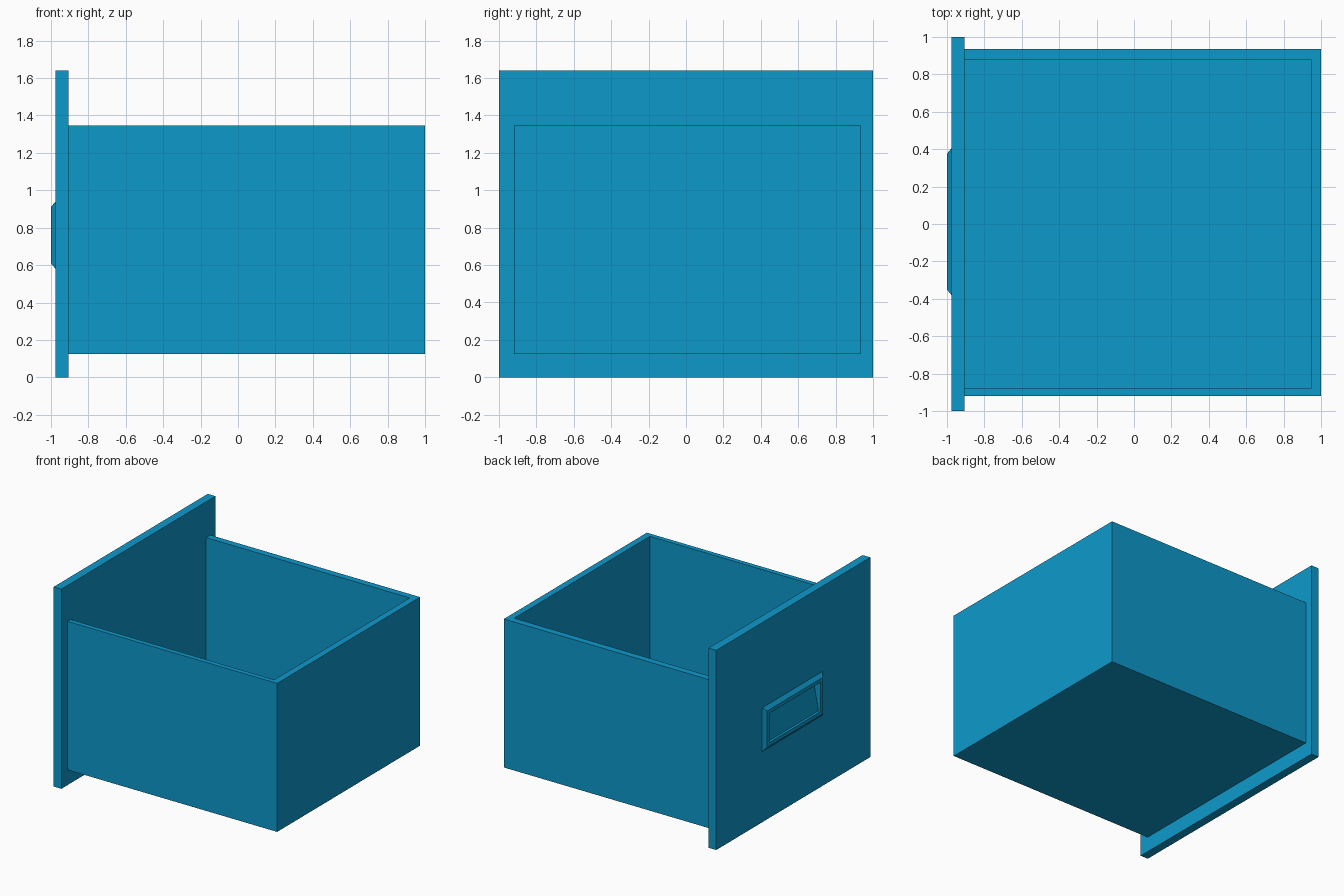
import bpy, bmesh

if "Cube" in bpy.data.objects:
    bpy.data.objects.remove(bpy.data.objects["Cube"])

mat = bpy.data.materials.new("drawer_blue")
mat.diffuse_color = (0.004, 0.32, 0.6, 1)
mat.use_nodes = True
mat.node_tree.nodes["Principled BSDF"].inputs["Base Color"].default_value = mat.diffuse_color


def loft(name, rings, sides=(0, 1, 2, 3)):
    """Join successive four-cornered rings and cap both ends."""
    bm = bmesh.new()
    vs = [[bm.verts.new(p) for p in r] for r in rings]
    for a, b in zip(vs, vs[1:]):
        for i in sides:
            j = (i + 1) % 4
            bm.faces.new((a[i], a[j], b[j], b[i]))
    bm.faces.new(vs[0][::-1])
    bm.faces.new(vs[-1])
    bmesh.ops.recalc_face_normals(bm, faces=bm.faces)
    me = bpy.data.meshes.new(name)
    bm.to_mesh(me)
    bm.free()
    me.materials.append(mat)
    ob = bpy.data.objects.new(name, me)
    bpy.context.collection.objects.link(ob)
    return ob


def upright(x_low, x_high, y0, y1, z0, z1):
    """Ring facing -x; lower and upper edges may differ in depth."""
    return [(x_low, y1, z0), (x_low, y0, z0), (x_high, y0, z1), (x_high, y1, z1)]


def level(z, x0, x1, y0, y1):
    return [(x0, y0, z), (x1, y0, z), (x1, y1, z), (x0, y1, z)]


# Front panel with raised bevelled pull frame and sloping finger recess
loft("front_panel_with_pull", [
    upright(-0.905, -0.905, -1, 1, 0, 1.64),
    upright(-0.975, -0.975, -1, 1, 0, 1.64),
    upright(-0.975, -0.975, -0.38, 0.405, 0.58, 0.94),
    upright(-1, -1, -0.35, 0.375, 0.61, 0.91),
    upright(-1, -1, -0.32, 0.345, 0.64, 0.88),
    upright(-0.98, -0.935, -0.32, 0.345, 0.64, 0.88),
])

# Open-topped box: three walls and floor, closed in front by the panel
outer = (-0.905, 1, -0.92, 0.935)
inner = (-0.905, 0.945, -0.88, 0.88)
loft("drawer_box", [
    level(0.125, *outer),
    level(1.345, *outer),
    level(1.345, *inner),
    level(0.175, *inner),
], sides=(0, 1, 2))
